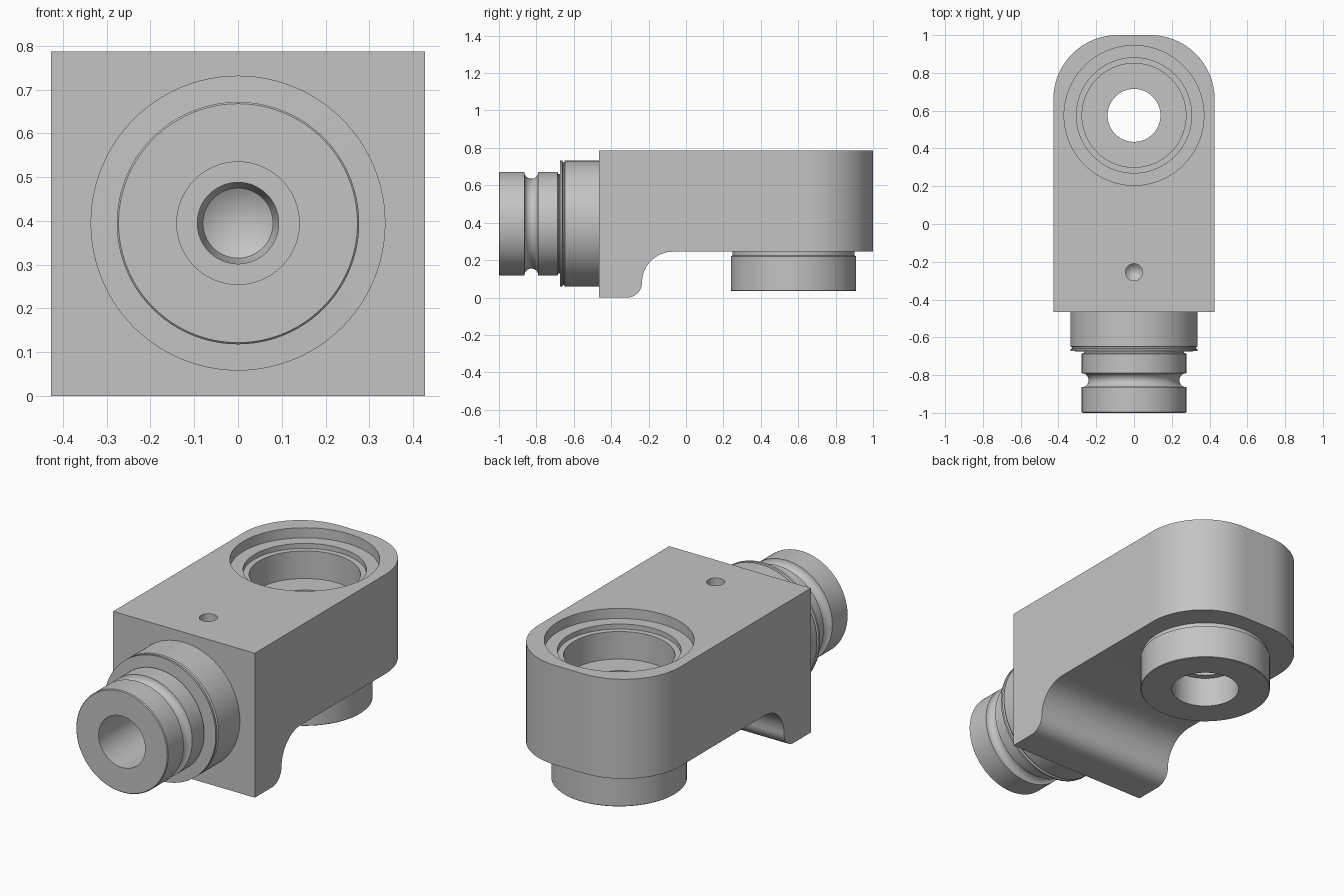
import bpy
import bmesh
from math import sin, cos, pi, radians

cube = bpy.data.objects.get("Cube")
if cube:
    bpy.data.objects.remove(cube, do_unlink=True)

steel = bpy.data.materials.new("grey_metal")
steel.use_nodes = True
grey = (0.55, 0.55, 0.55, 1)
steel.diffuse_color = grey
steel.node_tree.nodes["Principled BSDF"].inputs["Base Color"].default_value = grey

SEGMENTS = 96
AXIS_Z = 0.395    # height of the spigot axis
BOSS_Y = 0.575    # position of the vertical bore


def finish(bm, name):
    bmesh.ops.recalc_face_normals(bm, faces=bm.faces)
    mesh = bpy.data.meshes.new(name)
    bm.to_mesh(mesh)
    bm.free()
    mesh.materials.append(steel)
    obj = bpy.data.objects.new(name, mesh)
    bpy.context.collection.objects.link(obj)
    return obj


def arc(cx, cy, r, start, end, steps=16):
    angles = [radians(start + (end - start) * i / steps) for i in range(steps + 1)]
    return [(cx + r * cos(a), cy + r * sin(a)) for a in angles]


def lathe(name, profile, place):
    """Revolve (radius, height) points that start and end on the axis."""
    bm = bmesh.new()
    rings = []
    for r, h in profile:
        count = SEGMENTS if r > 0 else 1
        rings.append([bm.verts.new(place(r * cos(2 * pi * i / SEGMENTS),
                                         r * sin(2 * pi * i / SEGMENTS), h))
                      for i in range(count)])
    for a, b in zip(rings, rings[1:]):
        for i in range(SEGMENTS):
            j = (i + 1) % SEGMENTS
            corners = [a[i % len(a)], a[j % len(a)], b[j % len(b)], b[i % len(b)]]
            bm.faces.new(list(dict.fromkeys(corners)))
    return finish(bm, name)


def prism(name, outline, place, low, high):
    """Extrude a flat outline between two levels."""
    bm = bmesh.new()
    face = bm.faces.new([bm.verts.new(place(u, v, low)) for u, v in outline])
    new = bmesh.ops.extrude_face_region(bm, geom=[face])["geom"]
    shift = [b - a for a, b in zip(place(0, 0, low), place(0, 0, high))]
    bmesh.ops.translate(bm, vec=shift, verts=[g for g in new if isinstance(g, bmesh.types.BMVert)])
    return finish(bm, name)


def boolean(obj, tool, operation="DIFFERENCE"):
    mod = obj.modifiers.new(tool.name, "BOOLEAN")
    mod.operation = operation
    mod.solver = "EXACT"
    mod.object = tool
    bpy.context.view_layer.objects.active = obj
    bpy.ops.object.modifier_apply(modifier=mod.name)


def along_y(u, v, h):
    return (u, h, AXIS_Z + v)


def along_z(u, v, h):
    return (u, BOSS_Y + v, h)


# Main block: side profile with curved foot, trimmed to a rounded plan
side = [(-0.465, 0.787), (-0.465, 0)]
side += arc(-0.315, 0.08, 0.08, -90, 0)
side += arc(-0.07, 0.08, 0.165, 180, 90)[1:]
side += [(1.1, 0.245), (1.1, 0.787)]
body = prism("body_block", side, lambda u, v, h: (h, u, v), -0.427, 0.427)
R = 0.34
plan = [(-0.6, -0.6), (0.6, -0.6), (0.6, 0.3), (0.427, 0.3)]
plan += arc(0.427 - R, 1 - R, R, 0, 90, 24)
plan += arc(R - 0.427, 1 - R, R, 90, 180, 24)
plan += [(-0.427, 0.3), (-0.6, 0.3)]
trim = prism("plan_trim", plan, lambda u, v, h: (u, v, h), -0.1, 0.9)
boolean(body, trim, "INTERSECT")

# Front spigot with flange, relief groove and round ring groove
spigot_profile = [(0, -0.46), (0.337, -0.46), (0.337, -0.648), (0.328, -0.652),
                  (0.328, -0.658), (0.337, -0.662), (0.337, -0.673),
                  (0.266, -0.675), (0.266, -0.683), (0.277, -0.687)]
spigot_profile += arc(0.277, -0.827, 0.037, 90, 270)
spigot_profile += [(0.277, -0.996), (0.273, -1), (0, -1)]
spigot = lathe("front_spigot", spigot_profile, along_y)

# Lower boss with relief groove
boss = lathe("lower_boss", [(0, 0.035), (0.332, 0.035), (0.335, 0.038),
                            (0.335, 0.22), (0.326, 0.225), (0.326, 0.25), (0, 0.25)], along_z)

# Stepped blind bore through the spigot
spigot_bore = lathe("spigot_bore", [(0, -1.1), (0.14, -1.1), (0.14, -0.5), (0.093, -0.5),
                                    (0.093, -0.15), (0.08, -0.1), (0, -0.05)], along_y)

# Stepped vertical bore through block and boss
vertical_bore = lathe("vertical_bore", [(0, -0.1), (0.173, -0.1), (0.173, 0.2), (0.14, 0.2),
                                        (0.14, 0.555), (0.275, 0.555), (0.275, 0.705),
                                        (0.305, 0.705), (0.305, 0.732), (0.37, 0.732),
                                        (0.37, 0.9), (0, 0.9)], along_z)

# Small drilled hole in the top
pin_hole = lathe("pin_hole", [(0, 0.69), (0.036, 0.715), (0.045, 0.725), (0.045, 0.9), (0, 0.9)],
                 lambda u, v, h: (u, v - 0.255, h))

for cutter in (spigot_bore, vertical_bore, pin_hole):
    boolean(body, cutter)
boolean(spigot, spigot_bore)
boolean(boss, vertical_bore)
for helper in (trim, spigot_bore, vertical_bore, pin_hole):
    bpy.data.objects.remove(helper, do_unlink=True)

# Smooth round walls, sharp edges
for obj in (body, spigot, boss):
    bpy.ops.object.select_all(action="DESELECT")
    obj.select_set(True)
    bpy.context.view_layer.objects.active = obj
    bpy.ops.object.shade_smooth_by_angle(angle=radians(25))
